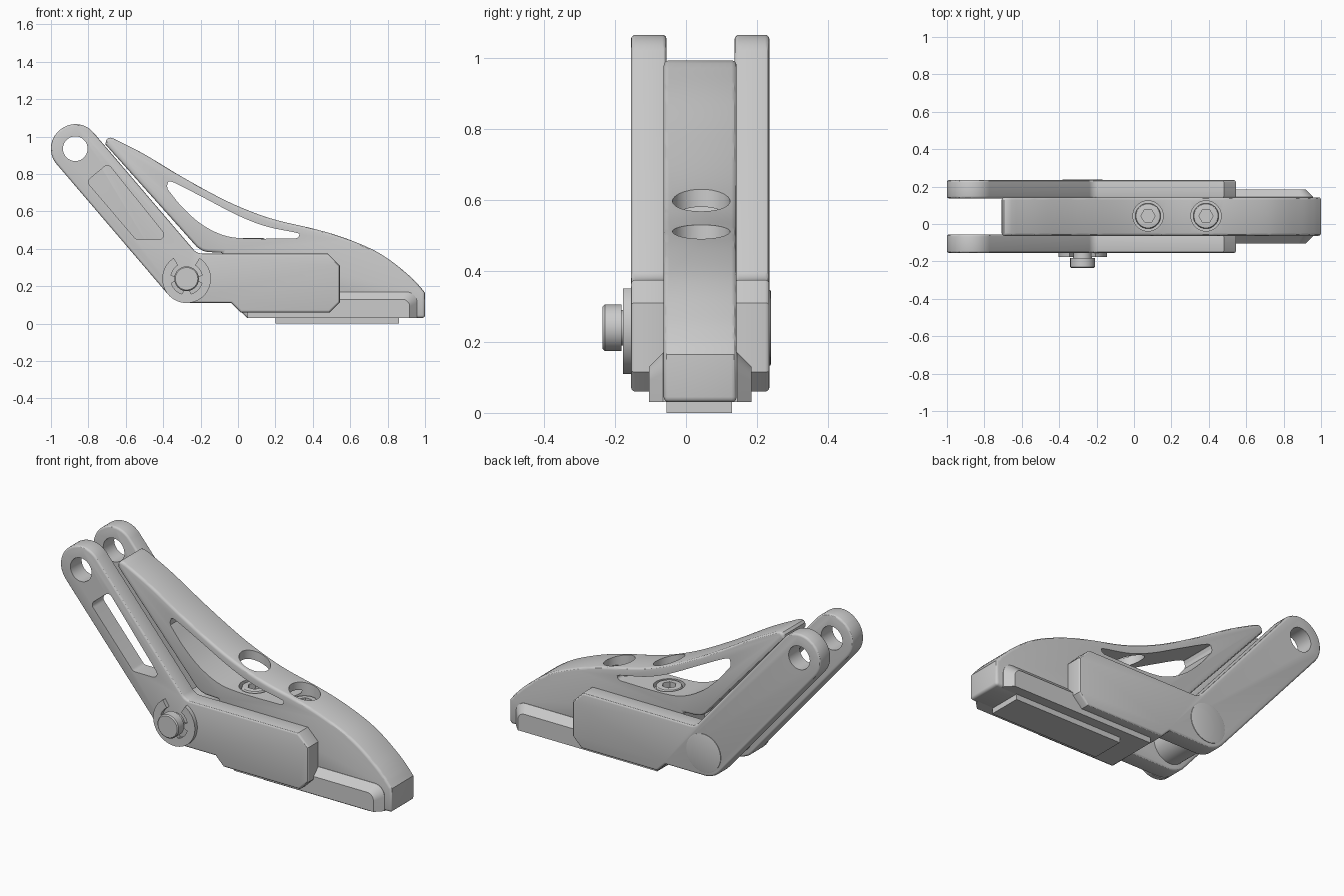
import bpy, bmesh
from math import sin, cos, pi, tan, radians
from mathutils import Vector

if "Cube" in bpy.data.objects:
    bpy.data.objects.remove(bpy.data.objects["Cube"])

CY = 0.04                 # mid plane of the lever
PIVOT = (-0.275, 0.24)
EYE = (-0.87, 0.935)
cutters = []


def rounded(pts, n=10):
    """Polygon of (x, z, fillet radius) -> outline with arcs."""
    out = []
    for i, (x, z, r) in enumerate(pts):
        p = Vector((x, z))
        if not r:
            out.append(p)
            continue
        a = (Vector(pts[i - 1][:2]) - p).normalized()
        b = (Vector(pts[(i + 1) % len(pts)][:2]) - p).normalized()
        half = a.angle(b) / 2
        c = p + (a + b).normalized() * r / sin(half)
        v0, v1 = p + a * r / tan(half) - c, p + b * r / tan(half) - c
        ang = pi - 2 * half
        out += [c + (v0 * sin((1 - k / n) * ang) + v1 * sin(k / n * ang)) / sin(ang)
                for k in range(n + 1)]
    return out


def smooth(pts, n=6):
    """Catmull-Rom curve through the points."""
    p = [Vector(q) for q in pts]
    p = [2 * p[0] - p[1]] + p + [2 * p[-1] - p[-2]]
    out = []
    for a, b, c, d in zip(p, p[1:], p[2:], p[3:]):
        for k in range(n):
            t = k / n
            out.append(0.5 * (2 * b + (c - a) * t + (2 * a - 5 * b + 4 * c - d) * t * t
                              + (3 * b - a - 3 * c + d) * t ** 3))
    return out + [p[-2]]


def circle(c, r, n=48, phase=0.0):
    return [(c[0] + r * cos(2 * pi * k / n + phase), c[1] + r * sin(2 * pi * k / n + phase))
            for k in range(n)]


def loft(name, sections, bevel=0.0, upright=False):
    """Solid through sections (outline, depth); depth is y, or z when upright."""
    bm = bmesh.new()
    rings = [[bm.verts.new((u, v, d) if upright else (u, d, v)) for u, v in outline]
             for outline, d in sections]
    for r0, r1 in zip(rings, rings[1:]):
        for i in range(len(r0)):
            bm.faces.new((r0[i - 1], r0[i], r1[i], r1[i - 1]))
    bm.faces.new(rings[0])
    bm.faces.new(rings[-1])
    bmesh.ops.recalc_face_normals(bm, faces=bm.faces)
    me = bpy.data.meshes.new(name)
    bm.to_mesh(me)
    ob = bpy.data.objects.new(name, me)
    bpy.context.collection.objects.link(ob)
    if bevel:
        m = ob.modifiers.new("bevel", 'BEVEL')
        m.width, m.segments, m.limit_method = bevel, 3, 'ANGLE'
        m.angle_limit = radians(50)
        m.use_clamp_overlap = False
    return ob


def prism(name, outline, d0, d1, bevel=0.0, upright=False):
    return loft(name, [(outline, d0), (outline, d1)], bevel, upright)


def cut(ob, outline, d0, d1, upright=False):
    c = prism("cutter", outline, d0, d1, upright=upright)
    c.hide_render = True
    cutters.append(c)
    m = ob.modifiers.new("cut", 'BOOLEAN')
    m.operation, m.solver, m.object = 'DIFFERENCE', 'EXACT', c


# Two bent side arms; only the front one has a window
arm = rounded([(-0.855, 1.118, 0.127), (-1.053, 0.95, 0.127), (-0.335, 0.11, 0.13),
               (-0.035, 0.11, 0), (0.015, 0.06, 0), (0.49, 0.06, 0), (0.545, 0.115, 0),
               (0.545, 0.31, 0), (0.48, 0.375, 0), (-0.22, 0.375, 0.06)])
window = rounded([(-0.81, 0.76, 0.025), (-0.695, 0.855, 0.025),
                  (-0.37, 0.45, 0.025), (-0.545, 0.45, 0.03)], 5)
for name, y0, y1 in (("front_arm", -0.155, -0.055), ("back_arm", 0.137, 0.235)):
    ob = prism(name, arm, y0, y1, 0.012)
    cut(ob, circle(EYE, 0.066), y0 - 0.1, y1 + 0.1)
    if name == "front_arm":
        cut(ob, window, y0 - 0.1, y1 + 0.1)

# Curved lever body between the arms
top = smooth([(-0.655, 0.985), (-0.5, 0.905), (-0.3, 0.785), (-0.1, 0.675), (0.05, 0.607),
              (0.2, 0.555), (0.4, 0.508), (0.55, 0.465), (0.7, 0.405), (0.8, 0.348),
              (0.9, 0.27), (0.96, 0.212), (1.0, 0.165)])
body = [(-0.708, 0.957), (-0.706, 0.98), (-0.695, 0.992), (-0.68, 0.994)] + top + [
    (1.0, 0.03), (0.05, 0.03), (-0.035, 0.11), (-0.08, 0.15), (-0.08, 0.38),
    (-0.16, 0.382), (-0.19, 0.39), (-0.22, 0.41)]
lever = prism("lever", body, -0.063, 0.143, 0.015)
opening = smooth([(-0.378, 0.72), (-0.376, 0.747), (-0.35, 0.757), (-0.2, 0.682), (0, 0.578),
                  (0.15, 0.52), (0.31, 0.486), (0.327, 0.473), (0.315, 0.458), (0.27, 0.455),
                  (0.05, 0.455), (-0.08, 0.473), (-0.2, 0.535), (-0.3, 0.625), (-0.37, 0.71)], 5)
cut(lever, opening, -0.3, 0.4)

# Screws sunk into vertical bores
for i, x in enumerate((0.075, 0.385)):
    cut(lever, circle((x, CY + 0.003), 0.081), 0.425, 0.9, True)
    screw = prism(f"screw_{i + 1}", circle((x, CY + 0.003), 0.068), 0.36, 0.457, 0.008, True)
    cut(screw, circle((x, CY + 0.003), 0.038, 6), 0.42, 0.6, True)

# Base flange with chamfered rim
def rim(d):
    return rounded([(0.05, 0.03, 0), (0.958 - d, 0.03, 0),
                    (0.958 - d, 0.17 - d, 0.06 - d / 2), (0.05, 0.17 - d, 0)])

loft("base_flange", [(rim(0.04), -0.105), (rim(0), -0.065), (rim(0), 0.145), (rim(0.04), 0.185)])

# Foot pad
prism("foot_pad", [(0.2, 0), (0.862, 0), (0.862, 0.04), (0.2, 0.04)], -0.055, 0.13)

# Pivot pin: stepped from retained tip to flush head
loft("pivot_pin", [(circle(PIVOT, r), y) for r, y in (
    (0.06, -0.235), (0.066, -0.229), (0.066, -0.182), (0.05, -0.182), (0.05, -0.153),
    (0.1, -0.145), (0.1, 0.232), (0.107, 0.232), (0.107, 0.238), (0.104, 0.239))])

# Retaining clip: open ring with three inner teeth
A0, A1, N = radians(122), radians(418), 72
angles = [A0 + (A1 - A0) * k / N for k in range(N + 1)]

def inner(a):
    tooth = any(abs(a - radians(t)) < 0.22 for t in (180, 270, 360))
    return 0.055 if tooth else 0.085

def polar(r, a):
    return (PIVOT[0] + r * cos(a), PIVOT[1] + r * sin(a))

clip = [polar(0.13, a) for a in angles] + [polar(inner(a), a) for a in reversed(angles)]
prism("retaining_clip", clip, -0.177, -0.153)

# Apply modifiers, smooth shading, drop cutters
bpy.ops.object.select_all(action='DESELECT')
parts = [o for o in bpy.context.scene.objects if o not in cutters]
for o in parts:
    o.select_set(True)
bpy.context.view_layer.objects.active = parts[0]
bpy.ops.object.convert(target='MESH')
bpy.ops.object.shade_smooth_by_angle(angle=radians(30))
for c in cutters:
    bpy.data.objects.remove(c)
